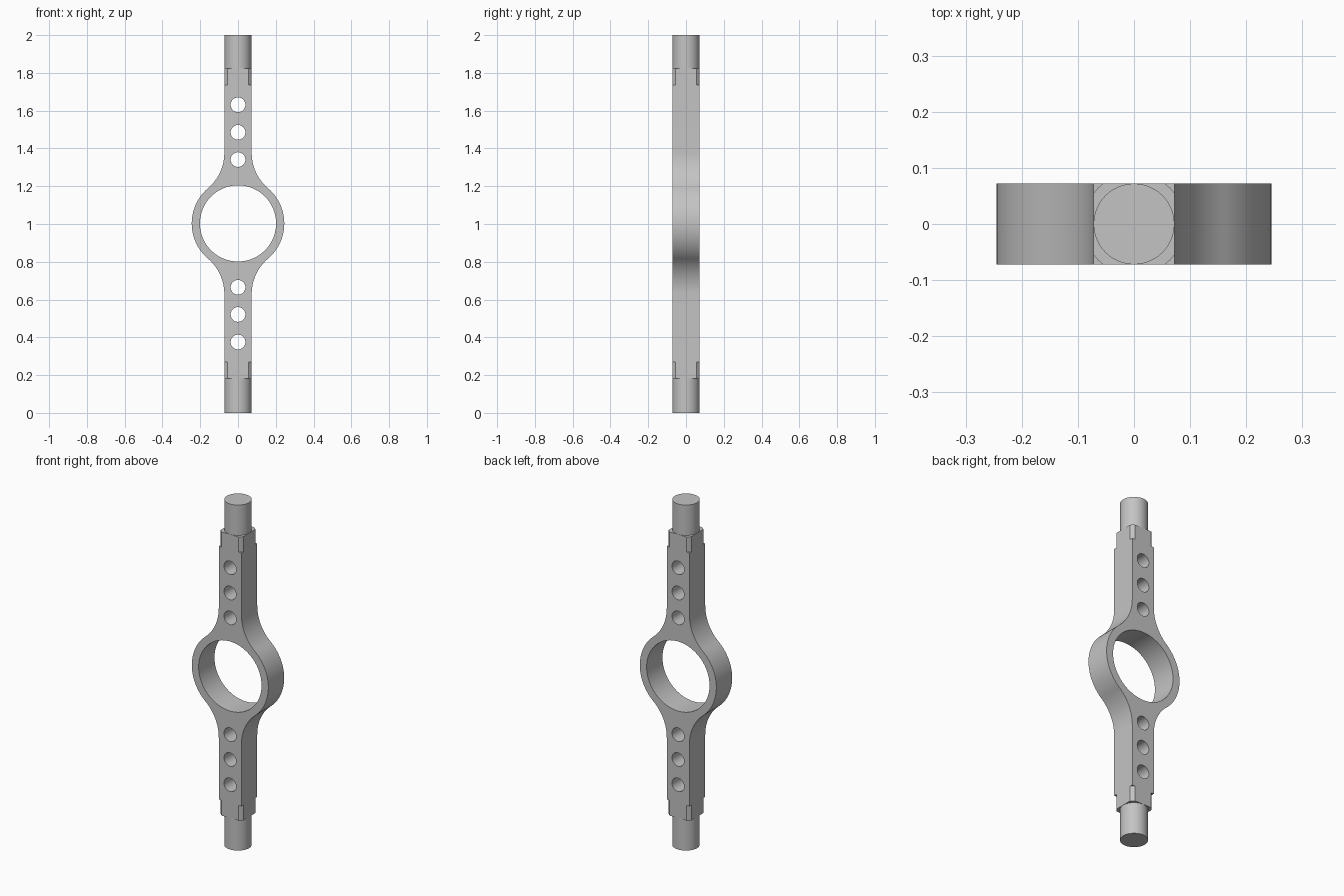
import bpy, bmesh
from math import pi, sin, cos, atan2, hypot, sqrt
from mathutils import Matrix

cube = bpy.data.objects.get("Cube")
if cube:
    bpy.data.objects.remove(cube, do_unlink=True)

MID = 1.003        # height of the ring centre
HALF = 0.0725      # half width of the square bar
RING, BORE = 0.245, 0.2015
FILLET = 0.245     # radius blending ring into bar
LEDGE, NOTCH = 0.821, 0.733   # distances from the ring centre
ROUND = 0.0908     # radius of the turned bar corners

steel = bpy.data.materials.new("plain grey")
steel.use_nodes = True
steel.diffuse_color = (0.55, 0.55, 0.55, 1)
steel.node_tree.nodes["Principled BSDF"].inputs["Base Color"].default_value = (0.55, 0.55, 0.55, 1)


def arc(cx, cy, r, a, b, n):
    return [(cx + r * cos(a + (b - a) * i / n), cy + r * sin(a + (b - a) * i / n))
            for i in range(n + 1)]


def prism(bm, points, low, high, matrix=Matrix()):
    """Extrude a flat outline from low to high, then place it."""
    base = bm.faces.new([bm.verts.new((x, y, low)) for x, y in points])
    top = bmesh.ops.extrude_face_region(bm, geom=[base])["geom"]
    new = [v for v in top if isinstance(v, bmesh.types.BMVert)]
    bmesh.ops.translate(bm, verts=new, vec=(0, 0, high - low))
    bmesh.ops.transform(bm, matrix=matrix, verts=list(base.verts) + new)


def finish(name, bm):
    bmesh.ops.recalc_face_normals(bm, faces=bm.faces[:])
    mesh = bpy.data.meshes.new(name)
    bm.to_mesh(mesh)
    bm.free()
    mesh.materials.append(steel)
    obj = bpy.data.objects.new(name, mesh)
    bpy.context.collection.objects.link(obj)
    return obj


def smooth(obj):
    bpy.ops.object.select_all(action='DESELECT')
    obj.select_set(True)
    bpy.context.view_layer.objects.active = obj
    bpy.ops.object.shade_smooth_by_angle(angle=pi / 6)


upright = Matrix.Translation((0, 0, MID)) @ Matrix.Rotation(pi / 2, 4, 'X')

# Body outline: ring arc, fillet and straight bar, mirrored into four quarters
fx = HALF + FILLET
fy = sqrt((RING + FILLET) ** 2 - fx ** 2)
meet = atan2(fy, fx)
quarter = arc(0, 0, RING, 0, meet, 20)
quarter += arc(fx, fy, FILLET, meet + pi, pi, 20)[1:] + [(HALF, LEDGE)]
right_half = [(x, -y) for x, y in reversed(quarter[1:])] + quarter
outline = right_half + [(-x, y) for x, y in reversed(right_half)]
bm = bmesh.new()
prism(bm, outline, -HALF, HALF, upright)
body = finish("ring_and_bar_body", bm)

# Cutter: central bore and the rows of round holes
bm = bmesh.new()
prism(bm, arc(0, 0, BORE, 0, 2 * pi, 96)[:-1], -0.2, 0.2, upright)
for side in (-1, 1):
    for offset in (0.338, 0.482, 0.628):
        prism(bm, arc(0, side * offset, 0.039, 0, 2 * pi, 48)[:-1], -0.2, 0.2, upright)

# Cutter: rounded corners at both bar ends
reach = sqrt(ROUND ** 2 - 0.08 ** 2)
start = atan2(reach, 0.08)
corner = arc(0, 0, ROUND, start, pi / 2 - start, 10) + [(0.12, 0.12)]
for low, high in ((NOTCH, LEDGE + 0.05), (-LEDGE - 0.05, -NOTCH)):
    for turn in range(4):
        prism(bm, corner, MID + low, MID + high, Matrix.Rotation(turn * pi / 2, 4, 'Z'))
cutter = finish("hole_cutter", bm)
cutter.hide_render = True

cut = body.modifiers.new("holes", 'BOOLEAN')
cut.operation = 'DIFFERENCE'
cut.solver = 'EXACT'
cut.object = cutter
bpy.context.view_layer.update()
graph = bpy.context.evaluated_depsgraph_get()
result = bpy.data.meshes.new_from_object(body.evaluated_get(graph))
body.modifiers.clear()
body.data = result
bpy.data.objects.remove(cutter, do_unlink=True)
smooth(body)

# Round end pins
for name, low, high in (("top_pin", MID + LEDGE - 0.01, 2), ("bottom_pin", 0, MID - LEDGE + 0.01)):
    bm = bmesh.new()
    prism(bm, arc(0, 0, 0.072, 0, 2 * pi, 64)[:-1], low, high)
    smooth(finish(name, bm))
